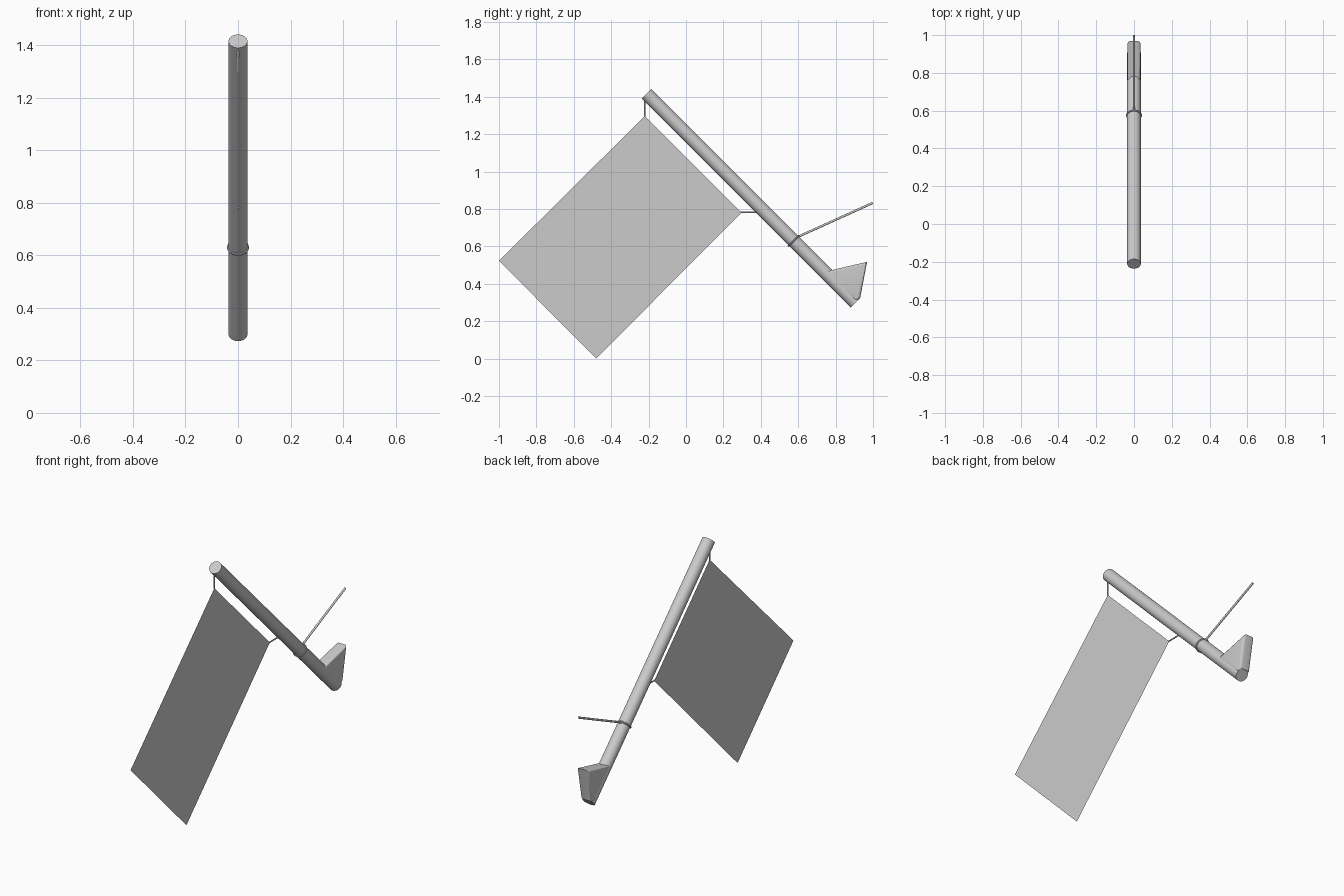
import bpy, bmesh
from mathutils import Vector

if "Cube" in bpy.data.objects:
    bpy.data.objects.remove(bpy.data.objects["Cube"])


def smooth(ob):
    bpy.ops.object.select_all(action='DESELECT')
    ob.select_set(True)
    bpy.context.view_layer.objects.active = ob
    bpy.ops.object.shade_smooth_by_angle()


def rod(name, a, b, radius, sides):
    """Cylinder between two (y, z) points in the x = 0 plane."""
    a, b = Vector((0, *a)), Vector((0, *b))
    d = b - a
    bpy.ops.mesh.primitive_cylinder_add(
        vertices=sides, radius=radius, depth=d.length, location=(a + b) / 2,
        rotation=d.to_track_quat('Z', 'Y').to_euler())
    ob = bpy.context.object
    ob.name = name
    smooth(ob)
    return ob


def panel(name, points, x=0.0):
    """Flat polygon from (y, z) points; returns object and mesh."""
    me = bpy.data.meshes.new(name)
    me.from_pydata([(x, y, z) for y, z in points], [], [range(len(points))])
    ob = bpy.data.objects.new(name, me)
    bpy.context.collection.objects.link(ob)
    return ob


R = 0.036

# Slanted flagpole
top, bottom = (-0.211, 1.416), (0.906, 0.299)
rod("flagpole", top, bottom, R, 40)

# Wall bracket: extruded wedge with rounded outer edges
bracket = panel("wall_bracket",
                [(0.745, 0.465), (0.968, 0.517), (0.931, 0.322), (0.906, 0.304)], -R + 0.001)
bm = bmesh.new()
bm.from_mesh(bracket.data)
ext = bmesh.ops.extrude_face_region(bm, geom=bm.faces[:])
bmesh.ops.translate(bm, vec=(2 * R - 0.002, 0, 0),
                    verts=[v for v in ext["geom"] if isinstance(v, bmesh.types.BMVert)])
bmesh.ops.recalc_face_normals(bm, faces=bm.faces[:])
outer = [e for e in bm.edges if all(v.co.y + v.co.z > 1.208 for v in e.verts)
         and abs(e.verts[0].co.x - e.verts[1].co.x) < 1e-4]
bmesh.ops.bevel(bm, geom=outer, offset=0.014, segments=4, profile=0.5, affect='EDGES')
bm.to_mesh(bracket.data)
bm.free()
smooth(bracket)

# Flag sheet
panel("flag", [(-0.22, 1.297), (0.296, 0.78), (-0.48, 0.0), (-1.0, 0.523)])

# Cords tying the flag to the pole
rod("upper_cord", (-0.22, 1.40), (-0.22, 1.295), 0.004, 12)
rod("lower_cord", (0.292, 0.782), (0.40, 0.782), 0.004, 12)

# Collar ring around the pole and the stay rod to the wall
axis = Vector((0, 1, -1))
bpy.ops.mesh.primitive_torus_add(
    major_radius=R + 0.001, minor_radius=0.005, major_segments=40, minor_segments=10,
    location=(0, 0.575, 0.630), rotation=axis.to_track_quat('Z', 'Y').to_euler())
ring = bpy.context.object
ring.name = "collar_ring"
smooth(ring)
rod("stay_rod", (0.592, 0.648), (0.998, 0.832), 0.006, 16)
